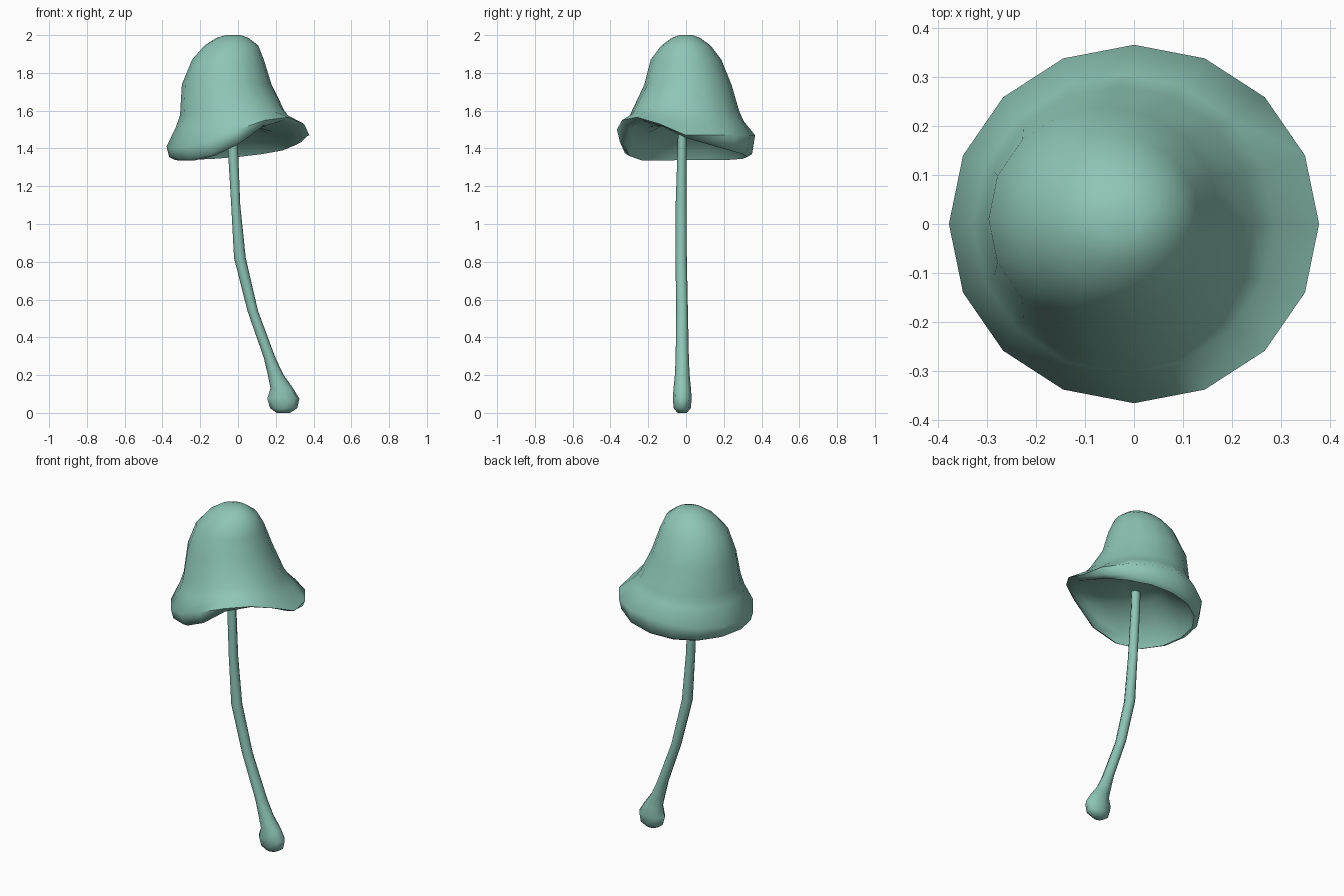
import bpy, bmesh, math

teal = bpy.data.materials.new("pale teal")
teal.diffuse_color = (0.27, 0.56, 0.47, 1)


def loft(name, rings, angle):
    """Skin a stack of closed rings and cap both ends."""
    bm = bmesh.new()
    loops = [[bm.verts.new(p) for p in r] for r in rings]
    n = len(loops[0])
    for a, b in zip(loops, loops[1:]):
        for i in range(n):
            j = (i + 1) % n
            bm.faces.new((a[i], a[j], b[j], b[i]))
    bm.faces.new(loops[0][::-1])
    bm.faces.new(loops[-1])
    bmesh.ops.recalc_face_normals(bm, faces=bm.faces)
    me = bpy.data.meshes.new(name)
    bm.to_mesh(me)
    bm.free()
    ob = bpy.data.objects.new(name, me)
    bpy.context.collection.objects.link(ob)
    me.materials.append(teal)
    bpy.ops.object.select_all(action='DESELECT')
    ob.select_set(True)
    bpy.context.view_layer.objects.active = ob
    bpy.ops.object.shade_smooth_by_angle(angle=math.radians(angle))
    return ob


def ring(cx, cy, z, rx, ry, n):
    """z may be a number or one height per side."""
    zs = z if isinstance(z, list) else [z] * n
    return [(cx + rx * math.cos(math.tau * i / n),
             cy + ry * math.sin(math.tau * i / n), zs[i]) for i in range(n)]


# Wavy cap edge: heights counter-clockwise from +x, lifted at the front right
N = 16
rim = [1.45, 1.42, 1.39, 1.37, 1.355, 1.345, 1.34, 1.34,
       1.34, 1.335, 1.335, 1.36, 1.42, 1.51, 1.54, 1.51]
bulge = [1.47, 1.47, 1.47, 1.47, 1.47, 1.45, 1.43, 1.42,
         1.41, 1.40, 1.41, 1.44, 1.50, 1.55, 1.565, 1.53]
lip = [z + 0.006 if i in (0, 13, 14, 15) else z for i, z in enumerate(rim)]


def mix(t, level):
    return [level + t * (z - 1.45) for z in bulge]


cap = [
    ring(-0.04, 0.0, 1.52, 0.12, 0.12, N),                       # inner ceiling
    ring(-0.03, 0.0, [0.6 * 1.51 + 0.4 * z for z in rim], 0.22, 0.22, N),
    ring(-0.01, 0.0, [0.25 * 1.50 + 0.75 * z + 0.01 for z in rim], 0.30, 0.295, N),
    ring(0.0, 0.0, lip, 0.335, 0.325, N),
    ring(0.0, 0.0, [z + 0.015 for z in rim], 0.365, 0.35, N),
    ring(0.0, 0.0, bulge, 0.378, 0.366, N),                      # widest edge
    ring(-0.02, 0.0, mix(0.5, 1.535), 0.308, 0.305, N),
    ring(-0.03, 0.0, mix(0.35, 1.59), 0.277, 0.282, N),
    ring(-0.06, 0.01, 1.74, 0.237, 0.23, N),
    ring(-0.053, 0.0, 1.87, 0.19, 0.187, N),
    ring(-0.035, 0.0, 1.945, 0.142, 0.13, N),
    ring(-0.03, 0.0, 1.985, 0.085, 0.075, N),
    ring(-0.025, 0.0, 2.0, 0.04, 0.035, N),
]
loft("mushroom_cap", cap, 60)

# Curved stem with a swollen foot: x, y, z, radius x, radius y
stem = [
    (0.24, -0.02, 0.0, 0.035, 0.025), (0.242, -0.02, 0.025, 0.072, 0.045),
    (0.24, -0.02, 0.075, 0.085, 0.05), (0.232, -0.02, 0.13, 0.06, 0.046),
    (0.20, -0.02, 0.20, 0.042, 0.039), (0.168, -0.02, 0.29, 0.031, 0.035),
    (0.078, -0.021, 0.54, 0.028, 0.031), (0.01, -0.026, 0.82, 0.031, 0.03),
    (-0.012, -0.026, 1.10, 0.024, 0.029), (-0.028, -0.021, 1.42, 0.027, 0.023),
    (-0.03, -0.02, 1.53, 0.027, 0.023),
]
loft("mushroom_stem", [ring(x, y, z, rx, ry, 8) for x, y, z, rx, ry in stem], 60)
